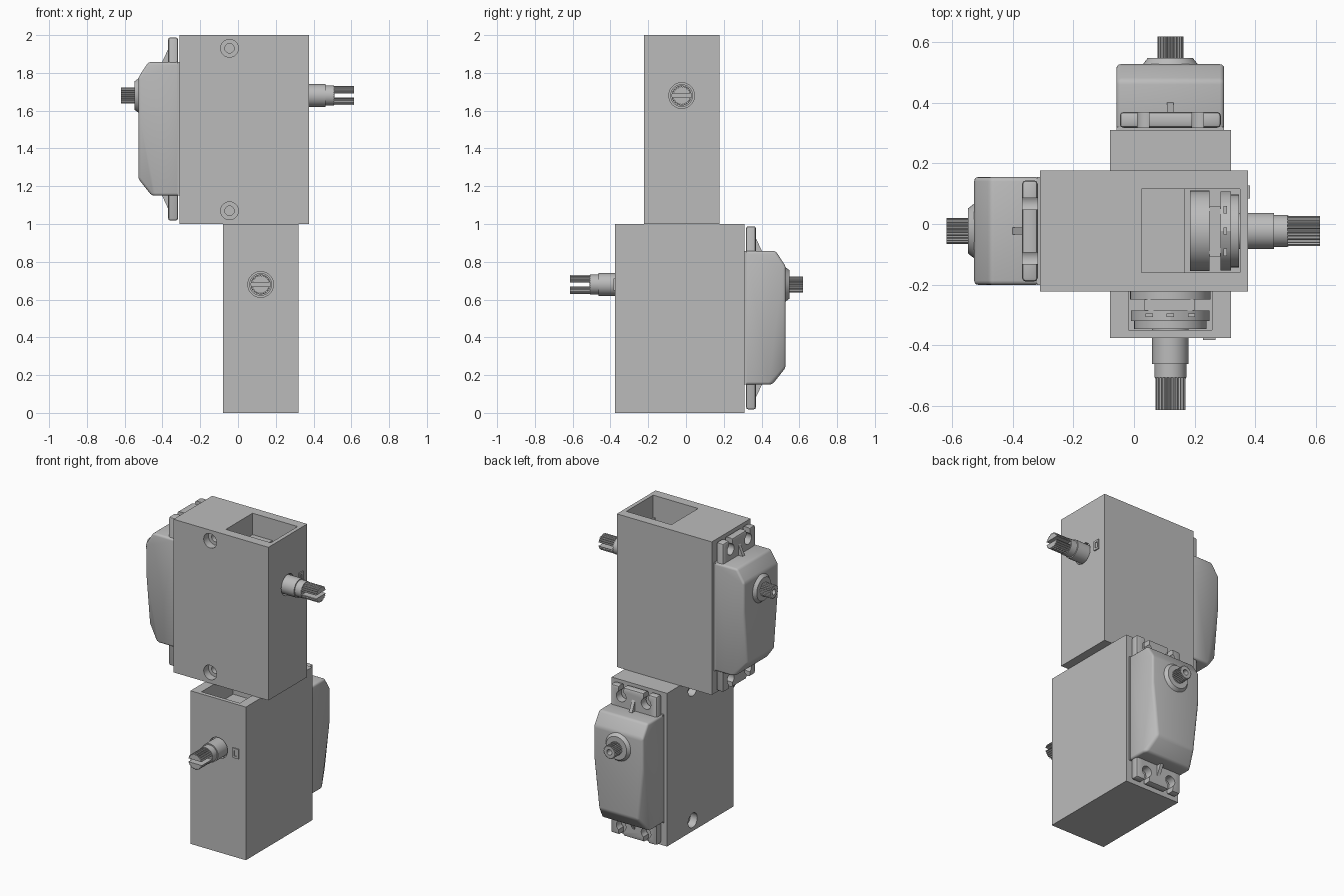
import bpy, bmesh, math
from mathutils import Matrix, Vector

cube = bpy.data.objects.get("Cube")
if cube:
    bpy.data.objects.remove(cube)

grey = bpy.data.materials.new("plain_grey")
grey.use_nodes = True
grey.diffuse_color = (0.5, 0.5, 0.5, 1)
grey.node_tree.nodes["Principled BSDF"].inputs["Base Color"].default_value = (0.5, 0.5, 0.5, 1)

AXIS = 0.68      # height of the drive shaft within one unit
parts = []


def finish(bm, name):
    bmesh.ops.recalc_face_normals(bm, faces=bm.faces)
    mesh = bpy.data.meshes.new(name)
    bm.to_mesh(mesh)
    bm.free()
    ob = bpy.data.objects.new(name, mesh)
    bpy.context.scene.collection.objects.link(ob)
    mesh.materials.append(grey)
    parts.append(ob)
    return ob


def box(name, x0, x1, y0, y1, z0, z1):
    bm = bmesh.new()
    bmesh.ops.create_cube(bm, size=1)
    bmesh.ops.scale(bm, vec=(x1 - x0, y1 - y0, z1 - z0), verts=bm.verts)
    bmesh.ops.translate(bm, vec=((x0 + x1) / 2, (y0 + y1) / 2, (z0 + z1) / 2), verts=bm.verts)
    return finish(bm, name)


def rod(name, x0, x1, r0, r1=None, y=0, z=AXIS, sides=40):
    """Round bar or cone lying along x."""
    bm = bmesh.new()
    bmesh.ops.create_cone(bm, cap_ends=True, segments=sides, radius1=r0,
                          radius2=r0 if r1 is None else r1, depth=x1 - x0,
                          matrix=Matrix.Translation(((x0 + x1) / 2, y, z))
                          @ Matrix.Rotation(math.pi / 2, 4, 'Y'))
    return finish(bm, name)


def spline(name, x0, x1, r, teeth=24):
    """Toothed bar lying along x."""
    bm = bmesh.new()
    ring = []
    for i in range(teeth * 4):
        a = math.tau * i / (teeth * 4)
        rad = r if i % 4 < 2 else r * 0.88
        ring.append(bm.verts.new((x0, rad * math.cos(a), AXIS + rad * math.sin(a))))
    prism(bm, ring, (x1 - x0, 0, 0))
    return finish(bm, name)


def prism(bm, ring, vec):
    face = bm.faces.new(ring)
    ext = bmesh.ops.extrude_face_region(bm, geom=[face])
    bmesh.ops.translate(bm, vec=vec, verts=[v for v in ext["geom"] if isinstance(v, bmesh.types.BMVert)])


def side_profile(points, half):
    """Outline in x and z, extruded across y."""
    bm = bmesh.new()
    prism(bm, [bm.verts.new((x, -half, z)) for x, z in points], (0, 2 * half, 0))
    bmesh.ops.recalc_face_normals(bm, faces=bm.faces)
    return bm


def bake(ob):
    dg = bpy.context.evaluated_depsgraph_get()
    mesh = bpy.data.meshes.new_from_object(ob.evaluated_get(dg))
    ob.modifiers.clear()
    ob.data = mesh


def cut(ob, *cutters):
    for c in cutters:
        mod = ob.modifiers.new("cut", 'BOOLEAN')
        mod.operation = 'DIFFERENCE'
        mod.solver = 'EXACT'
        mod.object = c
        bpy.context.view_layer.update()
        bake(ob)
        parts.remove(c)
        bpy.data.objects.remove(c)


def bevel(ob, width, segments=2):
    mod = ob.modifiers.new("bevel", 'BEVEL')
    mod.width = width
    mod.segments = segments
    mod.limit_method = 'ANGLE'
    bpy.context.view_layer.update()
    bake(ob)


# Housing with stepped top pocket, shaft opening and counterbored screw holes
housing = box("housing", -0.31, 0.376, -0.2, 0.2, 0, 1)
cut(housing,
    box("c", 0.025, 0.35, -0.138, 0.138, 0.86, 1.1),
    box("c", 0.168, 0.35, -0.138, 0.138, 0.5, 0.9),
    rod("c", 0.3, 0.4, 0.068))
for z in (0.07, 0.93):
    for r, depth in ((0.047, 0.05), (0.025, 0.14)):
        hole = rod("c", -0.2, depth, r, y=0, z=0, sides=32)
        hole.data.transform(Matrix.Translation((-0.045, -0.2, z)) @ Matrix.Rotation(math.pi / 2, 4, 'Z'))
        cut(housing, hole)

# Position sensor inside the pocket, with terminals
rod("sensor_can", 0.185, 0.25, 0.133)
box("sensor_block", 0.25, 0.285, -0.085, 0.08, 0.6, 0.79)
plate = rod("sensor_plate", 0.285, 0.32, 0.13, sides=12)
rod("sensor_cover", 0.32, 0.347, 0.12)
for y in (-0.07, 0, 0.07):
    box("sensor_terminal", 0.295, 0.307, y - 0.012, y + 0.012, 0.75, 0.89)

# Output shaft with slotted, splined tip
rod("shaft_collar", 0.33, 0.463, 0.06)
rod("shaft_neck", 0.46, 0.508, 0.053)
tip = spline("shaft_tip", 0.5, 0.615, 0.051)
cut(tip, box("c", 0.51, 0.7, -0.1, 0.1, AXIS - 0.011, AXIS + 0.011))

# Key tab beside the shaft
key = box("key_tab", 0.36, 0.383, 0.108, 0.15, AXIS - 0.032, AXIS + 0.032)
cut(key, box("c", 0.378, 0.4, 0.119, 0.139, AXIS - 0.018, AXIS + 0.018))

# Motor case with tapering side chamfers
bm = side_profile([(-0.31, 0.15), (-0.457, 0.15), (-0.528, 0.24), (-0.528, 0.775),
                   (-0.475, 0.857), (-0.31, 0.857)], 0.178)
for s in (-1, 1):
    p = [Vector(q) for q in ((-0.528, s * 0.178, 0.6), (-0.435, s * 0.178, 0.15), (-0.528, s * 0.128, 0.15))]
    normal = (p[1] - p[0]).cross(p[2] - p[0]).normalized()
    if normal.y * s < 0:
        normal.negate()
    res = bmesh.ops.bisect_plane(bm, geom=bm.verts[:] + bm.edges[:] + bm.faces[:], plane_co=p[0],
                                 plane_no=normal, clear_outer=True)
    edges = [e for e in res["geom_cut"] if isinstance(e, bmesh.types.BMEdge)]
    bmesh.ops.contextual_create(bm, geom=edges)
bevel(finish(bm, "motor_case"), 0.014, 3)

# Mounting flange with rounded corners and open screw slots
flange = box("motor_flange", -0.37, -0.318, -0.167, 0.167, 0.018, 0.988)
bevel(flange, 0.012)
box("flange_gasket", -0.32, -0.305, -0.178, 0.178, 0.15, 0.857)
for y in (-0.09, 0.09):
    for z, end in ((0.08, -0.05), (0.925, 1.05)):
        cut(flange, rod("c", -0.4, -0.3, 0.035, y=y, z=z, sides=24),
            box("c", -0.4, -0.3, y - 0.019, y + 0.019, min(z, end), max(z, end)))

# Gusset ribs between flange and case
for base, top in ((0.85, 0.93), (0.157, 0.077)):
    finish(side_profile([(-0.36, base), (-0.405, base), (-0.368, top), (-0.36, top)], 0.011), "gusset_rib")

# Motor boss and splined motor output
rod("boss_skirt", -0.522, -0.49, 0.095, 0.125)
rod("boss", -0.548, -0.522, 0.075, 0.095)
stub = spline("motor_output", -0.62, -0.54, 0.043)
cut(stub, rod("c", -0.7, -0.575, 0.018, sides=20))

# Smooth round parts, keep edges sharp
bpy.ops.object.select_all(action='DESELECT')
for ob in parts:
    ob.select_set(True)
bpy.context.view_layer.objects.active = housing
bpy.ops.object.shade_smooth_by_angle(angle=math.radians(30))

# Upper unit, and a lower copy turned a quarter turn
lower = Matrix.Translation((0.12, 0, 0)) @ Matrix.Rotation(-math.pi / 2, 4, 'Z')
for ob in parts:
    twin = ob.copy()
    bpy.context.scene.collection.objects.link(twin)
    base = ob.name.split(".")[0]
    twin.name = "lower_" + base
    twin.matrix_world = lower
    ob.name = "upper_" + base
    ob.matrix_world = Matrix.Translation((0, -0.023, 1))
